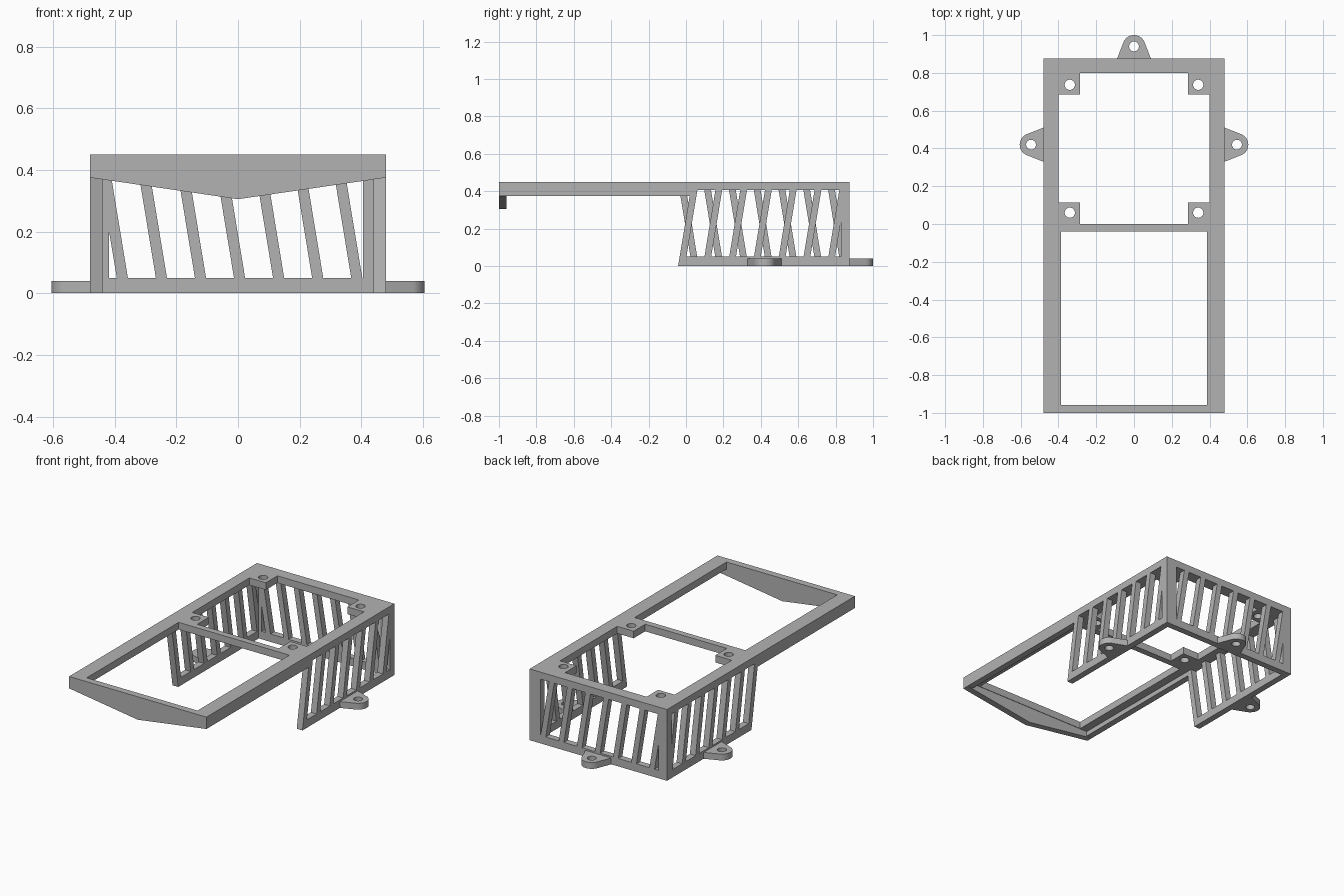
import bpy, bmesh, math
from mathutils import Matrix

if "Cube" in bpy.data.objects:
    bpy.data.objects.remove(bpy.data.objects["Cube"])

grey = bpy.data.materials.new("matte_grey")
grey.use_nodes = True
COLOUR = (0.45, 0.45, 0.45, 1)
grey.diffuse_color = COLOUR
grey.node_tree.nodes["Principled BSDF"].inputs["Base Color"].default_value = COLOUR

# Local (u, v, thickness) axes mapped to the world
XY = Matrix.Identity(4)
XZ = Matrix(((1, 0, 0, 0), (0, 0, -1, 0), (0, 1, 0, 0), (0, 0, 0, 1)))
YZ = Matrix(((0, 0, 1, 0), (1, 0, 0, 0), (0, 1, 0, 0), (0, 0, 0, 1)))


def panel(name, loops, lo, hi, axes=XY, place=Matrix.Identity(4)):
    """Flat panel from an outline and hole loops, between lo and hi across its thickness."""
    curve = bpy.data.curves.new(name + "_profile", 'CURVE')
    curve.dimensions = '2D'
    curve.fill_mode = 'BOTH'
    curve.extrude = (hi - lo) / 2
    for loop in loops:
        s = curve.splines.new('POLY')
        s.points.add(len(loop) - 1)
        for p, (u, v) in zip(s.points, loop):
            p.co = (u, v, 0, 1)
        s.use_cyclic_u = True
    temp = bpy.data.objects.new(name + "_profile", curve)
    bpy.context.collection.objects.link(temp)
    deps = bpy.context.evaluated_depsgraph_get()
    mesh = bpy.data.meshes.new_from_object(temp.evaluated_get(deps))
    bpy.data.objects.remove(temp)
    bpy.data.curves.remove(curve)
    mid = (lo + hi) / 2
    if axes is XZ:
        mid = -mid          # thickness axis points to -y here
    mesh.transform(place @ axes @ Matrix.Translation((0, 0, mid)))
    bm = bmesh.new()
    bm.from_mesh(mesh)
    bmesh.ops.remove_doubles(bm, verts=bm.verts, dist=1e-5)
    bmesh.ops.recalc_face_normals(bm, faces=bm.faces)
    bm.to_mesh(mesh)
    bm.free()
    mesh.name = name
    mesh.materials.clear()
    mesh.materials.append(grey)
    obj = bpy.data.objects.new(name, mesh)
    bpy.context.collection.objects.link(obj)
    bpy.ops.object.select_all(action='DESELECT')
    obj.select_set(True)
    bpy.context.view_layer.objects.active = obj
    bpy.ops.object.shade_smooth_by_angle(angle=math.radians(30))
    return obj


def rect(u0, u1, v0, v1):
    return [(u0, v0), (u1, v0), (u1, v1), (u0, v1)]


def circle(u, v, r, n=32):
    return [(u + r * math.cos(math.tau * i / n), v + r * math.sin(math.tau * i / n))
            for i in range(n)]


def clip(poly, limit, sign):
    """Keep the part of a polygon where sign * u <= sign * limit."""
    out = []
    for a, b in zip(poly, poly[1:] + poly[:1]):
        ina, inb = sign * a[0] <= sign * limit, sign * b[0] <= sign * limit
        if ina:
            out.append(a)
        if ina != inb:
            t = (limit - a[0]) / (b[0] - a[0])
            out.append((limit, a[1] + t * (b[1] - a[1])))
    return out


MID, Z0, Z1, TOP = 0.225, 0.05, 0.405, 0.45
STRUT, LEAN = 0.036, 0.165
W, WALL = 0.48, 0.04


def slots(start, pitch, lean, ks, lo, hi):
    """Slanted openings left between evenly spaced struts."""
    result = []
    for k in ks:
        a, b = start + k * pitch + STRUT, start + (k + 1) * pitch
        d0, d1 = lean * (Z0 - MID), lean * (Z1 - MID)
        poly = [(a + d0, Z0), (b + d0, Z0), (b + d1, Z1), (a + d1, Z1)]
        poly = clip(clip(poly, lo, -1), hi, 1)
        if len(poly) >= 3:
            result.append(poly)
    return result


# Top frame: rear opening with four screw pads, plain front opening
px, pa, pb = 0.285, 0.115, 0.685
rear_opening = [(-px, 0), (px, 0), (px, pa), (0.4, pa), (0.4, pb), (px, pb), (px, 0.8),
                (-px, 0.8), (-px, pb), (-0.4, pb), (-0.4, pa), (-px, pa)]
screw_holes = [circle(x, y, 0.027) for x in (-0.34, 0.34) for y in (0.06, 0.737)]
panel("top_frame", [rect(-W, W, -1, 0.875), rear_opening,
                    rect(-0.387, 0.387, -0.957, -0.04)] + screw_holes, Z1, TOP)

# Pointed front lip
panel("front_lip", [[(-W, 0.375), (0, 0.305), (W, 0.375), (W, Z1), (-W, Z1)]], -1, -0.96, XZ)

# Side walls lean opposite ways; a rail runs forward from each
FRONT = -0.005
for side, sign in (("left", 1), ("right", -1)):
    lean = LEAN * sign
    x0, x1 = sorted((sign * W, sign * (W - WALL)))
    outline = [(FRONT + lean * (0 - MID), 0), (0.875, 0), (0.875, 0.41),
               (FRONT + lean * (0.41 - MID), 0.41)]
    panel(side + "_wall", [outline] + slots(FRONT, 0.1325, lean, range(7), 0.0 - 1, 0.83),
          x0, x1, YZ)
    # Small leftover opening behind the last strut
    panel(side + "_rail", [rect(x0, x1, -0.96, FRONT + lean * (0.39 - MID) + 0.01)], 0.375, Z1)

# Rear wall
panel("rear_wall", [rect(-W + WALL, W - WALL, 0, 0.41)]
      + slots(-0.422, 0.1267, -LEAN, range(-1, 7), -0.419, 0.405), 0.835, 0.875, XZ)

# Mounting tabs: rounded ends with tangent sides
D, R, BASE = 0.065, 0.06, 0.09
ang = math.atan2(BASE, -D) - math.acos(R / math.hypot(D, BASE))
arc = [(D + R * math.cos(t), R * math.sin(t))
       for t in (ang * (i / 12 - 1) for i in range(25))]
tab = [(0, -BASE)] + arc + [(0, BASE)]
for name, x, y, turn in (("left_tab", W, 0.42, 0), ("rear_tab", 0, 0.875, 90),
                         ("right_tab", -W, 0.42, 180)):
    place = Matrix.Translation((x, y, 0)) @ Matrix.Rotation(math.radians(turn), 4, 'Z')
    panel(name, [tab, circle(D, 0, 0.026)], 0, 0.04, XY, place)
